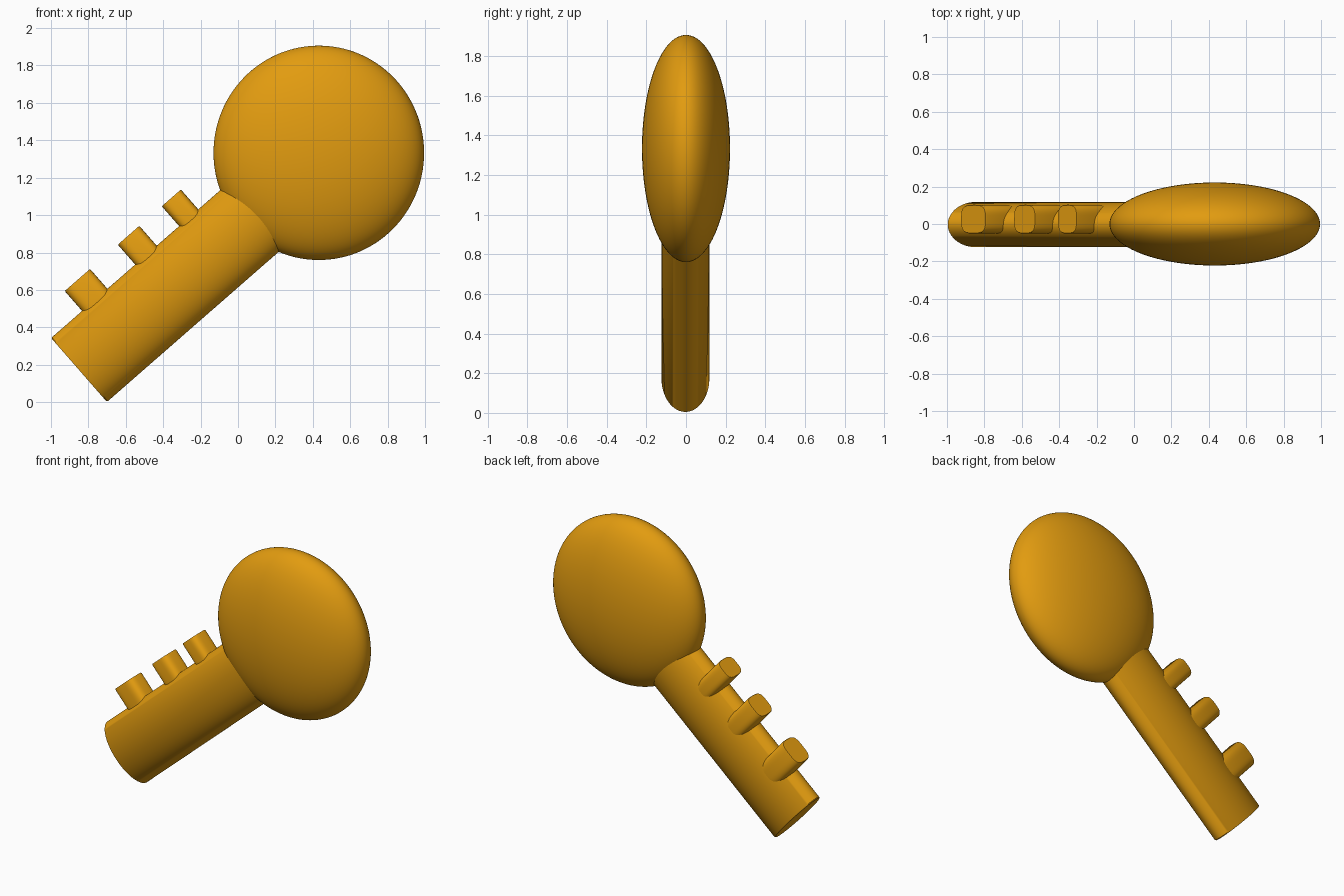
import bpy, bmesh, math
from mathutils import Matrix, Vector

if "Cube" in bpy.data.objects:
    bpy.data.objects.remove(bpy.data.objects["Cube"])

gold = bpy.data.materials.new("golden_orange")
gold.diffuse_color = (0.76, 0.33, 0.005, 1)
gold.use_nodes = True
gold.node_tree.nodes["Principled BSDF"].inputs["Base Color"].default_value = gold.diffuse_color

# Shaft frame: local x runs along the shaft, local z points to the teeth
ANGLE = math.radians(41.15)
FRAME = Matrix.Translation((-0.85, -0.003, 0.172)) @ Matrix.Rotation(-ANGLE, 4, 'Y')


def finish(name, bm):
    bmesh.ops.recalc_face_normals(bm, faces=bm.faces)
    me = bpy.data.meshes.new(name)
    bm.to_mesh(me)
    bm.free()
    ob = bpy.data.objects.new(name, me)
    bpy.context.collection.objects.link(ob)
    me.materials.append(gold)
    bpy.ops.object.select_all(action='DESELECT')
    ob.select_set(True)
    bpy.context.view_layer.objects.active = ob
    bpy.ops.object.shade_smooth_by_angle(angle=math.radians(35))
    return ob


def prism(name, rings, power, steps=96):
    """Loft superellipse rings, each (centre, half axis a, half axis b)."""
    bm = bmesh.new()
    loops = []
    for c, a, b in rings:
        loop = []
        for i in range(steps):
            t = 2 * math.pi * i / steps
            k, s = math.cos(t), math.sin(t)
            p = (Vector(c) + Vector(a) * math.copysign(abs(k) ** (2 / power), k)
                 + Vector(b) * math.copysign(abs(s) ** (2 / power), s))
            loop.append(bm.verts.new(FRAME @ p))
        loops.append(loop)
    for lo, hi in zip(loops, loops[1:]):
        for i in range(steps):
            j = (i + 1) % steps
            bm.faces.new((lo[i], lo[j], hi[j], hi[i]))
    bm.faces.new(loops[0])
    bm.faces.new(loops[-1])
    return finish(name, bm)


# Head: flattened ball
bm = bmesh.new()
bmesh.ops.create_uvsphere(bm, u_segments=96, v_segments=64, radius=1)
bm.transform(Matrix.Translation((0.432, 0, 1.333)) @ Matrix.Diagonal((0.563, 0.222, 0.573, 1)))
finish("key_head", bm)

# Shaft: oval rod with a slightly softened end
prism("key_shaft", [((x, 0, 0), (0, 0.121 * s, 0), (0, 0, 0.227 * s))
                    for x, s in ((0, 0.975), (0.006, 1), (1.6, 1))], 2)

# Teeth: rounded blocks getting narrower towards the head
for n, (u0, u1) in enumerate(((0.22, 0.40), (0.597, 0.75), (0.909, 1.045))):
    mid, half = (u0 + u1) / 2, (u1 - u0) / 2
    prism(f"key_tooth_{n + 1}", [((mid, 0.029, z), (half * s, 0, 0), (0, 0.077 * s, 0))
                                 for z, s in ((0.05, 1), (0.362, 1), (0.368, 0.96))], 3.5, 64)
